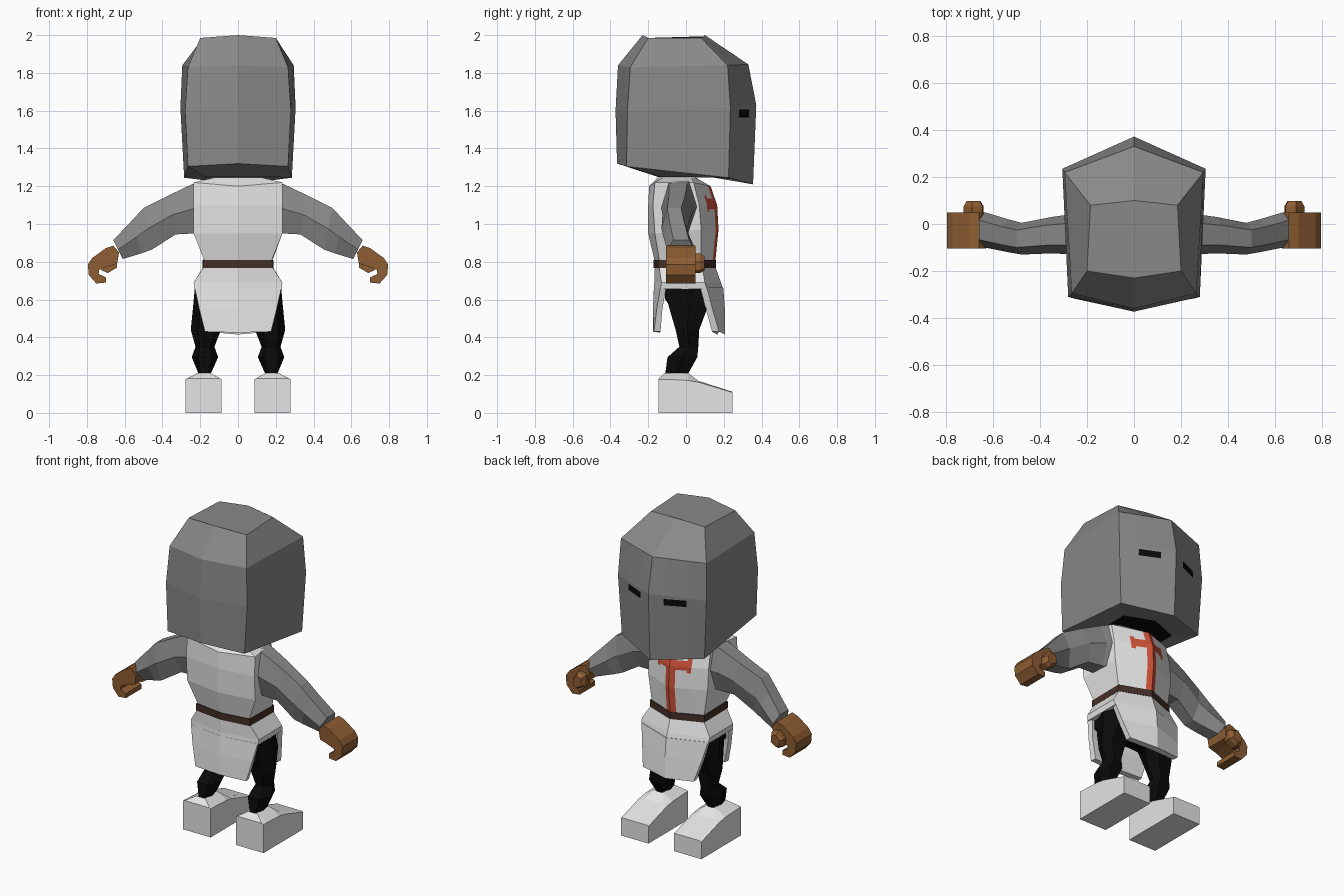
import bpy, bmesh
from mathutils import Vector

if "Cube" in bpy.data.objects:
    bpy.data.objects.remove(bpy.data.objects["Cube"])


def material(name, rgb):
    m = bpy.data.materials.new(name)
    m.use_nodes = True
    m.diffuse_color = (*rgb, 1)
    m.node_tree.nodes["Principled BSDF"].inputs["Base Color"].default_value = (*rgb, 1)
    return m


STEEL = material("steel grey", (0.25, 0.25, 0.25))
WHITE = material("white cloth", (0.78, 0.78, 0.78))
BLACK = material("black", (0.003, 0.003, 0.003))
LEATHER = material("glove brown", (0.27, 0.11, 0.032))
BELT = material("belt brown", (0.058, 0.028, 0.021))
RED = material("emblem red", (0.63, 0.085, 0.04))


def loft(name, rings, mats, cuts=(), rule=None):
    """Skin closed rings, cap the ends, cut front faces, colour by rule."""
    bm = bmesh.new()
    loops = [[bm.verts.new(p) for p in r] for r in rings]
    n = len(loops[0])
    for a, b in zip(loops, loops[1:]):
        for i in range(n):
            j = (i + 1) % n
            bm.faces.new((a[i], a[j], b[j], b[i]))
    bm.faces.new(loops[0])
    bm.faces.new(loops[-1])
    bmesh.ops.recalc_face_normals(bm, faces=bm.faces)
    for co, no in cuts:
        faces = [f for f in bm.faces if f.normal.y > 0.5]
        edges = {e for f in faces for e in f.edges}
        verts = {v for f in faces for v in f.verts}
        bmesh.ops.bisect_plane(bm, geom=[*verts, *edges, *faces], dist=1e-5,
                               plane_co=co, plane_no=no)
        bm.normal_update()
    if rule:
        for f in bm.faces:
            f.material_index = rule(f.calc_center_median(), f.normal)
    me = bpy.data.meshes.new(name)
    bm.to_mesh(me)
    bm.free()
    for m in mats:
        me.materials.append(m)
    ob = bpy.data.objects.new(name, me)
    bpy.context.collection.objects.link(ob)
    return ob


def sym(*half):
    """Complete a half ring whose first and last points lie on x = 0."""
    return list(half) + [(-x, y, z) for x, y, z in half[-2:0:-1]]


def hexa(c, u, v):
    """Six-sided ring around c, spanned by half axes u and v."""
    c, u, v = Vector(c), Vector(u), Vector(v)
    return [c + u * a + v * b for a, b in
            ((1, 0), (.55, 1), (-.55, 1), (-1, 0), (-.55, -1), (.55, -1))]


def pair(name, rings, mat):
    for side, s in (("left", 1), ("right", -1)):
        loft(f"{side}_{name}", [[(s * p[0], p[1], p[2]) for p in r] for r in rings], [mat])


def xcut(x):
    return (x, 0, 0), (1, 0, 0)


def zcut(z):
    return (0, 0, z), (0, 0, 1)


# Helmet with eye slits and a dark neck opening
def helmet_colour(c, n):
    slit = n.y > .5 and .08 < abs(c.x) < .2 and 1.565 < c.z < 1.605
    opening = n.z < -.9 and abs(c.x) < .01 and abs(c.y) < .06
    return 1 if slit or opening else 0


loft("helmet", [
    sym((0, .10, 2.0), (.185, .08, 1.985), (.2, -.2, 1.985), (0, -.23, 2.0)),
    sym((0, .33, 1.845), (.295, .22, 1.84), (.265, -.295, 1.83), (0, -.36, 1.84)),
    sym((0, .372, 1.63), (.305, .235, 1.615), (.28, -.31, 1.6), (0, -.373, 1.6)),
    sym((0, .355, 1.21), (.285, .225, 1.245), (.265, -.315, 1.305), (0, -.365, 1.32)),
    sym((0, .19, 1.25), (.18, .12, 1.25), (.17, -.13, 1.25), (0, -.15, 1.25)),
], [STEEL, BLACK],
    [xcut(x) for x in (-.2, -.08, .08, .2)] + [zcut(1.565), zcut(1.605)], helmet_colour)


# Tunic with a cross on the chest
def tunic_colour(c, n):
    stem = abs(c.x) < .032 and c.z < 1.205
    bar = abs(c.x) < .115 and 1.08 < c.z < 1.135
    serif = .09 < abs(c.x) < .115 and 1.065 < c.z < 1.15
    return 1 if n.y > .5 and (stem or bar or serif) else 0


loft("tunic", [
    sym((0, .155, .80), (.18, .08, .80), (.175, -.14, .80), (0, -.165, .80)),
    sym((0, .172, .97), (.205, .08, .97), (.235, -.165, .95), (0, -.2, .95)),
    sym((0, .165, 1.10), (.205, .07, 1.1), (.235, -.175, 1.1), (0, -.2, 1.1)),
    sym((0, .13, 1.2), (.2, .04, 1.22), (.235, -.165, 1.22), (0, -.195, 1.2)),
    sym((0, .05, 1.247), (.12, .03, 1.247), (.12, -.12, 1.247), (0, -.15, 1.247)),
], [WHITE, RED],
    [xcut(x) for x in (-.115, -.09, -.032, .032, .09, .115)]
    + [zcut(z) for z in (1.065, 1.08, 1.135, 1.15)], tunic_colour)

# Belt
loft("belt", [sym((0, .16, z), (.188, .088, z), (.185, -.148, z), (0, -.172, z))
              for z in (.768, .81)], [BELT])

# Skirt around the hips, then hanging front and back panels
loft("skirt", [
    sym((0, .155, .775), (.182, .085, .775), (.18, -.142, .775), (0, -.165, .775)),
    sym((0, .185, .69), (.235, .1, .69), (.235, -.13, .69), (0, -.168, .69)),
    sym((0, .197, .655), (.23, .11, .655), (.23, -.135, .655), (0, -.17, .655)),
], [WHITE])
loft("front_panel", [
    sym((0, .197, .665), (.23, .11, .665), (.222, .075, .665), (0, .155, .665)),
    sym((0, .206, .55), (.205, .14, .55), (.2, .105, .55), (0, .165, .55)),
    sym((0, .206, .415), (.175, .175, .43), (.172, .138, .43), (0, .165, .415)),
], [WHITE])
loft("back_panel", [
    sym((0, -.17, .665), (.23, -.135, .665), (.22, -.105, .665), (0, -.135, .665)),
    sym((0, -.175, .55), (.205, -.155, .55), (.2, -.125, .55), (0, -.138, .55)),
    sym((0, -.176, .425), (.175, -.17, .43), (.17, -.135, .43), (0, -.138, .425)),
], [WHITE])

# Trousers
loft("trouser_seat", [
    sym((0, .1, .70), (.2, .09, .70), (.2, -.11, .70), (0, -.12, .70)),
    sym((0, .1, .60), (.2, .09, .60), (.2, -.11, .60), (0, -.11, .60)),
    sym((0, .03, .52), (.12, .04, .52), (.12, -.05, .52), (0, -.04, .52)),
], [BLACK])
legs = [(.70, .02, .225, -.125, .1), (.56, .06, .238, -.09, .115),
        (.44, .09, .25, -.055, .07), (.35, .125, .225, -.035, .065),
        (.295, .105, .245, -.098, .06), (.205, .145, .208, -.11, .01)]
pair("trouser_leg", [hexa(((a + b) / 2, (c + d) / 2, z), ((b - a) / 2, 0, 0),
                          (0, (d - c) / 2, 0)) for z, a, b, c, d in legs], BLACK)

# Boots: sections from heel to toe (y, side height, ridge height, ridge half width)
boots = [(-.145, .178, .182, .085), (-.11, .178, .212, .032), (.01, .172, .212, .032),
         (.065, .163, .17, .06), (.245, .108, .112, .085)]
pair("boot", [[(.087, y, 0), (.278, y, 0), (.278, y, zs), (.18 + w, y, zt),
               (.18 - w, y, zt), (.087, y, zs)] for y, zs, zt, w in boots], WHITE)

# Sleeves: top x z, bottom x z, back y, front y
sleeves = [(.20, 1.225, .20, .96, -.135, .06), (.245, 1.21, .235, .95, -.13, .045),
           (.37, 1.15, .33, .945, -.125, .03), (.50, 1.085, .455, .865, -.13, .005),
           (.56, 1.02, .51, .845, -.12, .02), (.66, .915, .61, .815, -.1, .05)]
pair("sleeve", [hexa(((a + c) / 2, (e + f) / 2, (b + d) / 2), (0, (f - e) / 2, 0),
                     ((a - c) / 2, 0, (b - d) / 2)) for a, b, c, d, e, f in sleeves], STEEL)

# Gloves: curled hand profile and thumb
hand = [(.63, .85), (.66, .885), (.70, .872), (.772, .82), (.795, .785), (.79, .73),
        (.75, .685), (.70, .69), (.70, .718), (.738, .735), (.735, .757), (.69, .775),
        (.64, .79)]
pair("glove", [[(x, y, z) for x, z in hand] for y in (-.105, .05)], LEATHER)
thumb = [(.645, .83), (.69, .845), (.725, .80), (.722, .755), (.69, .74), (.64, .77)]
pair("thumb", [[(.685 + (x - .685) * k, y, .79 + (z - .79) * k) for x, z in thumb]
               for y, k in ((.03, 1), (.075, 1), (.098, .7))], LEATHER)
